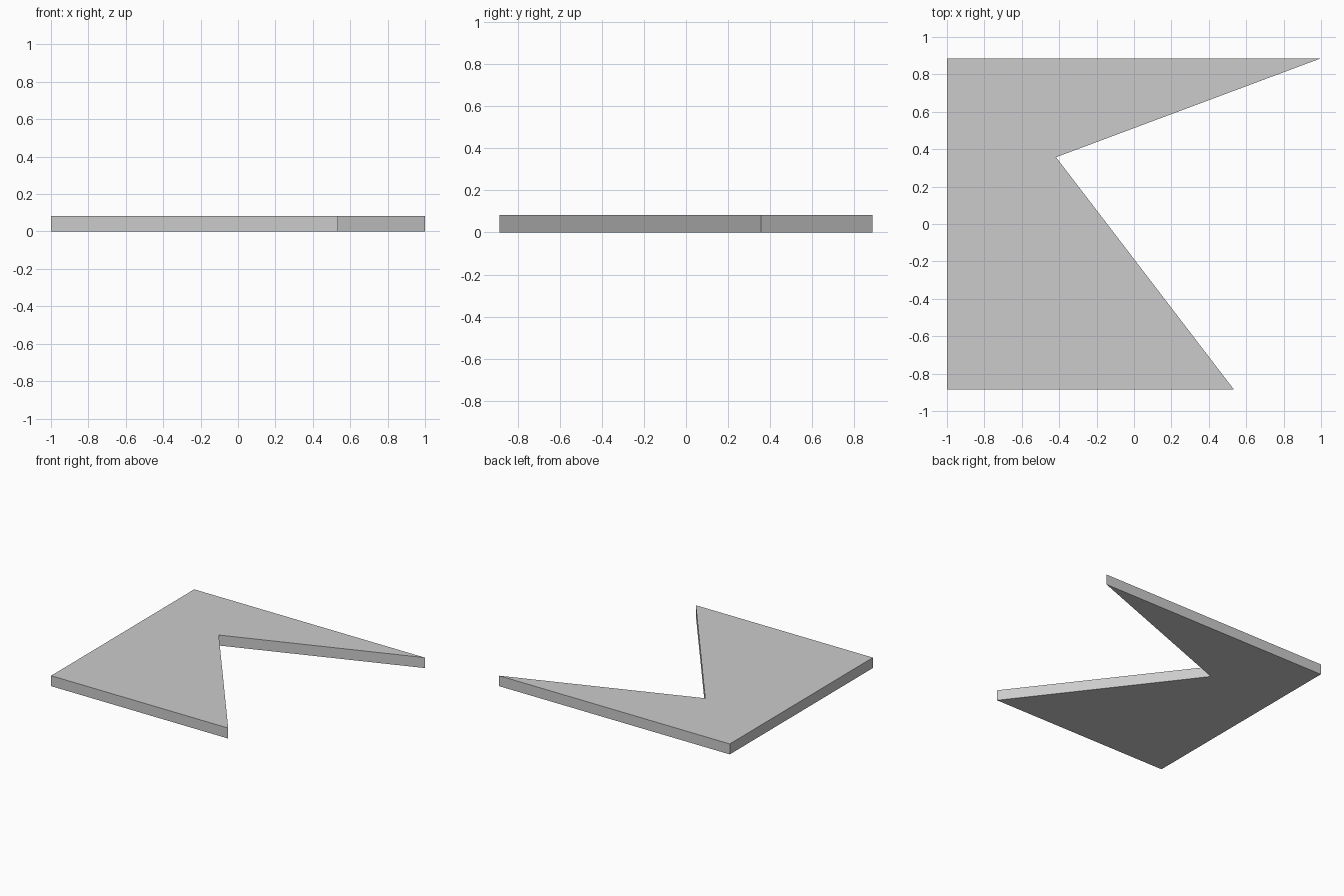
import bpy
import bmesh

if "Cube" in bpy.data.objects:
    bpy.data.objects.remove(bpy.data.objects["Cube"])

THICKNESS = 0.082

# Outline of the notched plate, counter-clockwise from above
outline = [(-1.0, -0.886), (0.535, -0.886), (-0.417, 0.357), (1.0, 0.886), (-1.0, 0.886)]

# Flat plate extruded up from the ground
bm = bmesh.new()
base = bm.faces.new([bm.verts.new((x, y, 0)) for x, y in outline])
result = bmesh.ops.extrude_face_region(bm, geom=[base], use_keep_orig=True)
top_verts = [g for g in result["geom"] if isinstance(g, bmesh.types.BMVert)]
bmesh.ops.translate(bm, verts=top_verts, vec=(0, 0, THICKNESS))
bmesh.ops.recalc_face_normals(bm, faces=bm.faces)

mesh = bpy.data.meshes.new("notched_plate")
bm.to_mesh(mesh)
bm.free()
plate = bpy.data.objects.new("notched_plate", mesh)
bpy.context.collection.objects.link(plate)
